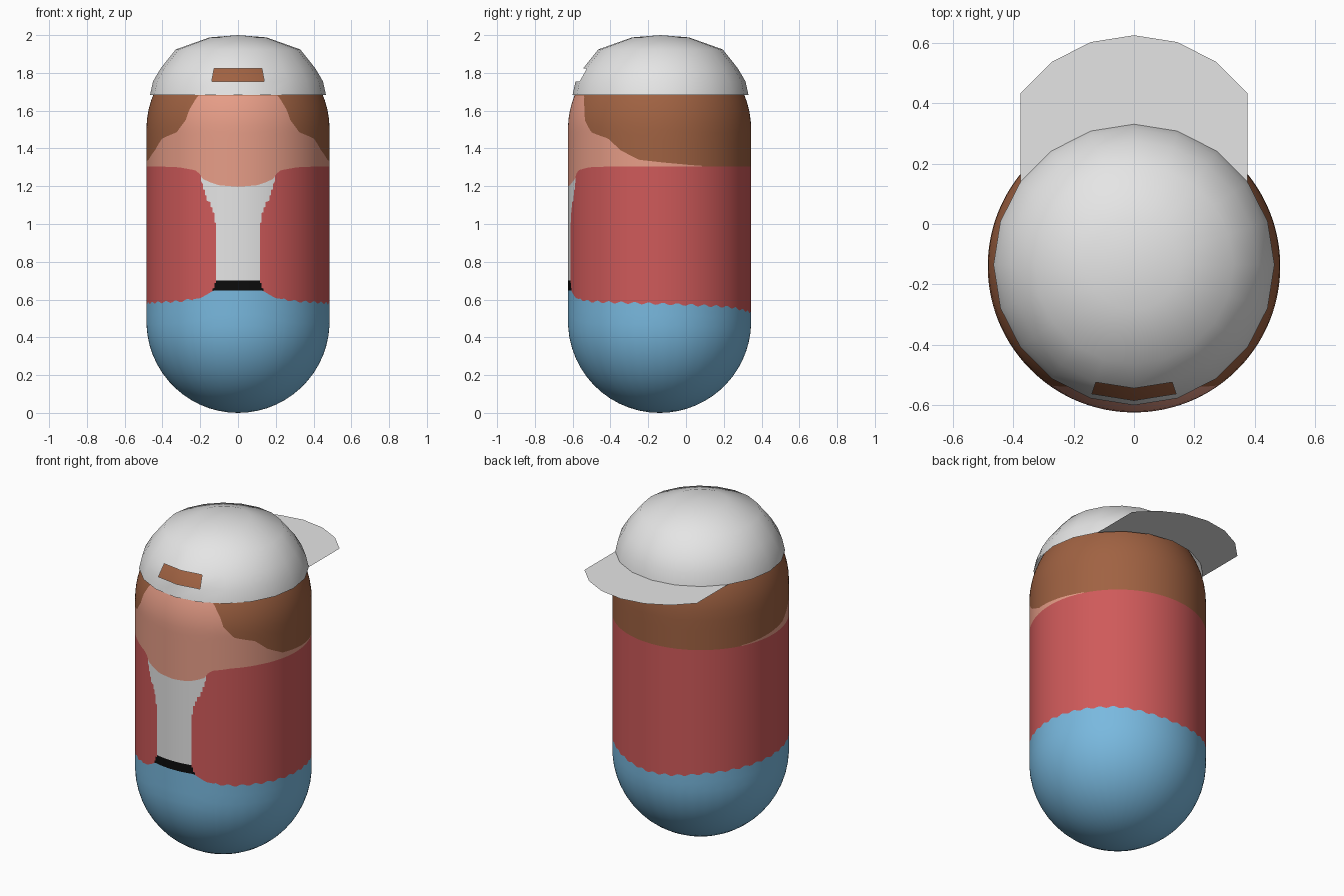
import bpy, bmesh, math

if "Cube" in bpy.data.objects:
    bpy.data.objects.remove(bpy.data.objects["Cube"])

CY, R = -0.14, 0.485           # body axis and radius
LOW, HIGH = 0.485, 1.50        # centres of the two round ends
COLS = 288


def material(name, srgb):
    m = bpy.data.materials.new(name)
    lin = [((c / 255 + 0.055) / 1.055) ** 2.4 if c > 10 else c / 255 / 12.92 for c in srgb]
    m.diffuse_color = (*lin, 1)
    m.use_nodes = True
    m.node_tree.nodes["Principled BSDF"].inputs["Base Color"].default_value = m.diffuse_color
    return m


blue = material("blue_trousers", (121, 185, 223))
black = material("black_belt", (12, 12, 12))
red = material("red_jacket", (207, 90, 90))
white = material("white_cloth", (229, 229, 229))
skin = material("skin", (232, 158, 136))
brown = material("brown_hair", (160, 98, 66))
BODY = [blue, black, red, white, skin, brown]
BLUE, BLACK, RED, WHITE, SKIN, BROWN = range(6)


def lerp(table, t):
    """Piecewise linear lookup."""
    if t <= table[0][0]:
        return table[0][1]
    for (a, u), (b, v) in zip(table, table[1:]):
        if t <= b:
            return u + (v - u) * (t - a) / (b - a)
    return table[-1][1]


def finish(bm, name, mats):
    bmesh.ops.remove_doubles(bm, verts=bm.verts, dist=1e-5)
    bmesh.ops.recalc_face_normals(bm, faces=bm.faces)
    me = bpy.data.meshes.new(name)
    bm.to_mesh(me)
    bm.free()
    for m in mats:
        me.materials.append(m)
    ob = bpy.data.objects.new(name, me)
    bpy.context.collection.objects.link(ob)
    for p in me.polygons:
        p.use_smooth = True
    return ob


# Border heights by angle from the front (degrees, 180 = back)
WAIST = [(15.5, .648), (17, .64), (24, .608), (40, .59), (60, .585),
         (100, .575), (140, .56), (165, .535), (180, .527)]
NECK = [(0, 1.197), (12, 1.205), (18, 1.222), (23, 1.24), (24.5, 1.265),
        (28, 1.285), (40, 1.30), (60, 1.305)]
HAIR = [(28, 1.68), (33, 1.605), (35, 1.55), (42, 1.485), (56, 1.452), (65, 1.39),
        (77, 1.34), (93, 1.325), (110, 1.312), (120, 1.307)]
# Half width of the open jacket front by height
OPENING = [(.65, .135), (.70, .118), (.90, .113), (1.0, .118), (1.06, .13),
           (1.13, .16), (1.25, .20)]


def radius(z):
    d = LOW - z if z < LOW else max(0, z - HIGH)
    return math.sqrt(max(0, R * R - d * d))


def column(a):
    """Heights up one column with the colour layer that each step belongs to."""
    deg = abs(math.degrees(a))
    waist = lerp(WAIST, deg)
    if deg > 30:
        waist += 0.006 * math.sin(a * 40)
    neck, hair, top = lerp(NECK, deg), lerp(HAIR, deg), HIGH + R
    zs = [waist * (1 - math.cos(k / 16 * math.pi / 2)) for k in range(16)]
    layers = [0] * 16
    for i, (lo, hi, n) in enumerate([(waist, .70, 4), (.70, neck, 20), (neck, hair, 12)]):
        zs += [lo + (hi - lo) * k / n for k in range(n)]
        layers += [i + 1] * n
    zs += [hair + (top - hair) * math.sin(k / 18 * math.pi / 2) for k in range(19)]
    layers += [4] * 18
    return zs, layers


# Capsule body, rows follow the clothing borders
bm = bmesh.new()
grid = []
for c in range(COLS):
    a = -math.pi + 2 * math.pi * c / COLS
    zs, layers = column(a)
    grid.append([bm.verts.new((radius(z) * math.sin(a), CY - radius(z) * math.cos(a), z))
                 for z in zs])
for c in range(COLS):
    left, right = grid[c], grid[(c + 1) % COLS]
    for k, layer in enumerate(layers):
        f = bm.faces.new((left[k], right[k], right[k + 1], left[k + 1]))
        p = f.calc_center_median()
        deg = math.degrees(math.atan2(abs(p.x), CY - p.y))
        is_open = deg < 90 and abs(p.x) < lerp(OPENING, p.z)
        f.material_index = (BLUE,
                            BLACK if is_open else RED,
                            WHITE if is_open else RED,
                            SKIN if deg < 118 else BROWN,
                            BROWN)[layer]
bmesh.ops.dissolve_degenerate(bm, dist=1e-6, edges=bm.edges)
finish(bm, "body", BODY)

# Cap dome with a gap at the front, 20 sides
SIDES, CAP_Y = 20, -0.135
PROFILE = [(.466, 1.683), (.45, 1.755), (.41, 1.823), (.33, 1.924), (.15, 1.988), (0, 2.0)]


def ring(bm, r, z):
    return [bm.verts.new((r * math.sin(2 * math.pi * i / SIDES),
                          CAP_Y - r * math.cos(2 * math.pi * i / SIDES), z))
            for i in range(SIDES)]


bm = bmesh.new()
rings = [ring(bm, r, z) for r, z in PROFILE]
for k in range(len(rings) - 1):
    for i in range(SIDES):
        if k == 1 and i in (0, SIDES - 1):
            continue                       # adjuster gap
        j = (i + 1) % SIDES
        bm.faces.new((rings[k][i], rings[k][j], rings[k + 1][j], rings[k + 1][i]))
finish(bm, "cap_dome", [white])

# Flat brim: the back arc of the rim pushed outwards
bm = bmesh.new()
inner = ring(bm, *PROFILE[0])[7:14]
outer = [bm.verts.new((v.co.x, v.co.y + 0.295, v.co.z)) for v in inner]
for i in range(6):
    bm.faces.new((inner[i], inner[i + 1], outer[i + 1], outer[i]))
bmesh.ops.delete(bm, geom=[v for v in bm.verts if not v.link_faces], context='VERTS')
brim = finish(bm, "cap_brim", [white])
if brim.data.polygons[0].normal.z < 0:
    brim.data.flip_normals()
